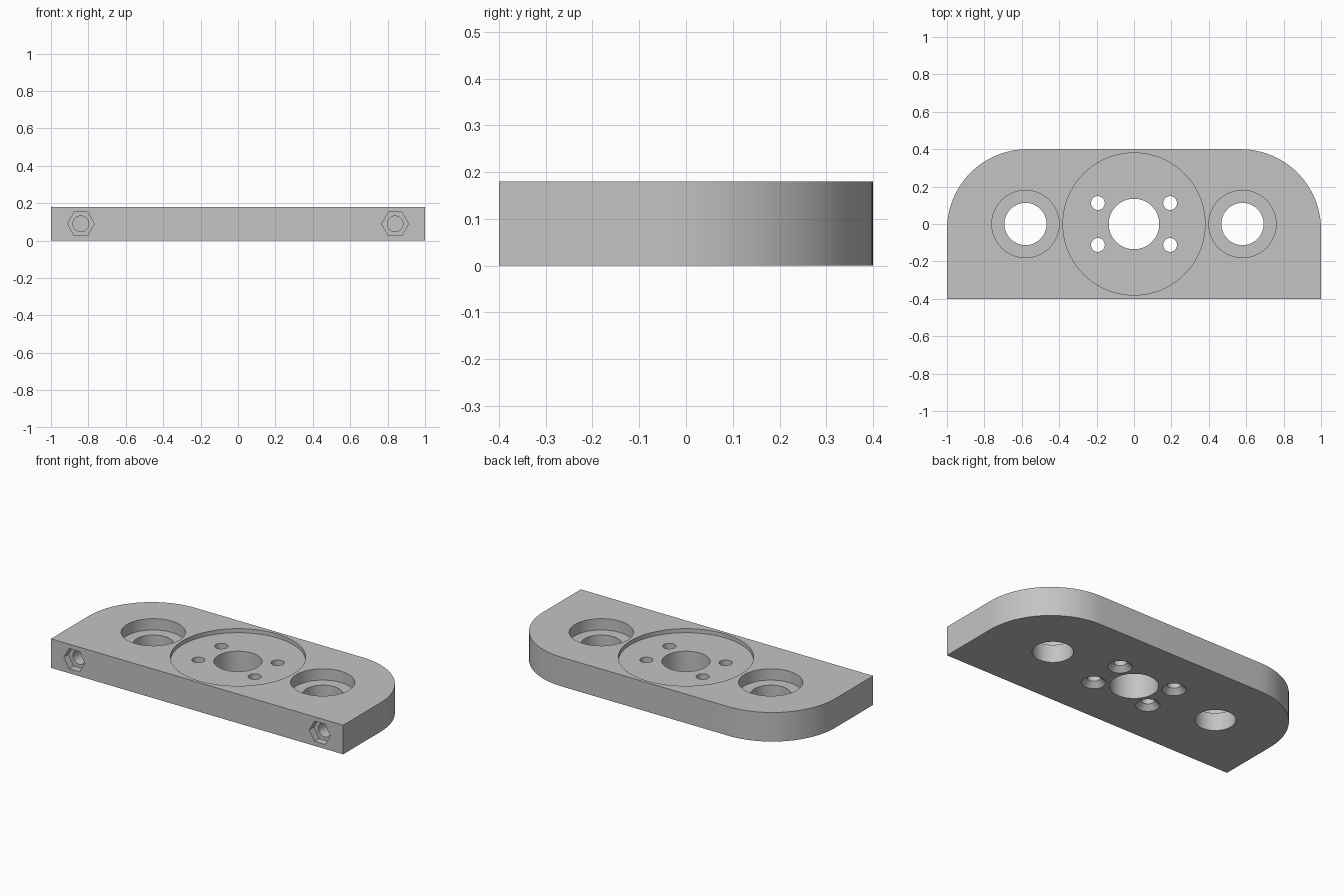
import bpy, bmesh, math
from mathutils import Matrix

default = bpy.data.objects.get("Cube")
if default:
    bpy.data.objects.remove(default, do_unlink=True)

TOP = 0.18
HALF_DEPTH = 0.4
CORNER = 0.43

grey = bpy.data.materials.new("plain_grey")
grey.use_nodes = True
colour = (0.55, 0.55, 0.55, 1)
grey.diffuse_color = colour
grey.node_tree.nodes["Principled BSDF"].inputs["Base Color"].default_value = colour


def make_object(name, bm):
    bmesh.ops.recalc_face_normals(bm, faces=bm.faces)
    mesh = bpy.data.meshes.new(name)
    bm.to_mesh(mesh)
    bm.free()
    mesh.materials.append(grey)
    obj = bpy.data.objects.new(name, mesh)
    bpy.context.collection.objects.link(obj)
    return obj


def lathe(name, rings, place, sides=64):
    """Closed turned solid from (radius, height) rings."""
    bm = bmesh.new()
    loops = []
    for r, h in rings:
        loops.append([bm.verts.new((r * math.cos(2 * math.pi * i / sides),
                                    r * math.sin(2 * math.pi * i / sides), h))
                      for i in range(sides)])
    for a, b in zip(loops, loops[1:]):
        for i in range(sides):
            j = (i + 1) % sides
            bm.faces.new((a[i], a[j], b[j], b[i]))
    bm.faces.new(loops[0])
    bm.faces.new(loops[-1])
    bm.transform(place)
    return make_object(name, bm)


# Plate outline: square front corners, large rounded back corners
outline = [(-1, -HALF_DEPTH), (1, -HALF_DEPTH)]
for side, start in ((1, 0), (-1, 90)):
    for step in range(25):
        a = math.radians(start + 90 * step / 24)
        outline.append((side * (1 - CORNER) + CORNER * math.cos(a),
                        HALF_DEPTH - CORNER + CORNER * math.sin(a)))
bm = bmesh.new()
base = bm.faces.new([bm.verts.new((x, y, 0)) for x, y in outline])
extruded = bmesh.ops.extrude_face_region(bm, geom=[base], use_keep_orig=True)
bmesh.ops.translate(bm, vec=(0, 0, TOP),
                    verts=[g for g in extruded["geom"] if isinstance(g, bmesh.types.BMVert)])
plate = make_object("mounting_plate", bm)

# Shallow round recess and centre bore
at = Matrix.Translation
cutters = [
    lathe("centre_recess_cutter", [(0.38, TOP - 0.025), (0.38, 0.3)], at((0, 0, 0)), 96),
    lathe("centre_bore_cutter", [(0.135, -0.1), (0.135, 0.3)], at((0, 0, 0))),
]
for sx in (-1, 1):
    # Counterbored side holes
    cutters.append(lathe("side_hole_cutter",
                         [(0.113, -0.1), (0.113, TOP - 0.07), (0.18, TOP - 0.07), (0.18, 0.3)],
                         at((sx * 0.58, 0, 0))))
    # Screw holes, countersunk from below
    for sy in (-1, 1):
        cutters.append(lathe("screw_hole_cutter",
                             [(0.087, -0.02), (0.037, 0.03), (0.037, 0.3)],
                             at((sx * 0.193, sy * 0.112, 0)), 32))
    # Hexagonal nut pockets with blind holes in the front edge
    front = at((sx * 0.84, -HALF_DEPTH, TOP / 2)) @ Matrix.Rotation(math.pi / 2, 4, "X")
    cutters.append(lathe("nut_pocket_cutter", [(0.072, -0.045), (0.072, 0.1)], front, 6))
    cutters.append(lathe("bolt_hole_cutter", [(0.042, -0.25), (0.042, 0.1)], front, 32))

bpy.ops.object.select_all(action="DESELECT")
bpy.context.view_layer.objects.active = plate
plate.select_set(True)
for cutter in cutters:
    cutter.hide_render = True
    mod = plate.modifiers.new(cutter.name, "BOOLEAN")
    mod.operation = "DIFFERENCE"
    mod.solver = "EXACT"
    mod.object = cutter
    bpy.ops.object.modifier_apply(modifier=mod.name)
for cutter in cutters:
    bpy.data.objects.remove(cutter, do_unlink=True)

bpy.ops.object.shade_smooth_by_angle(angle=math.radians(30))
